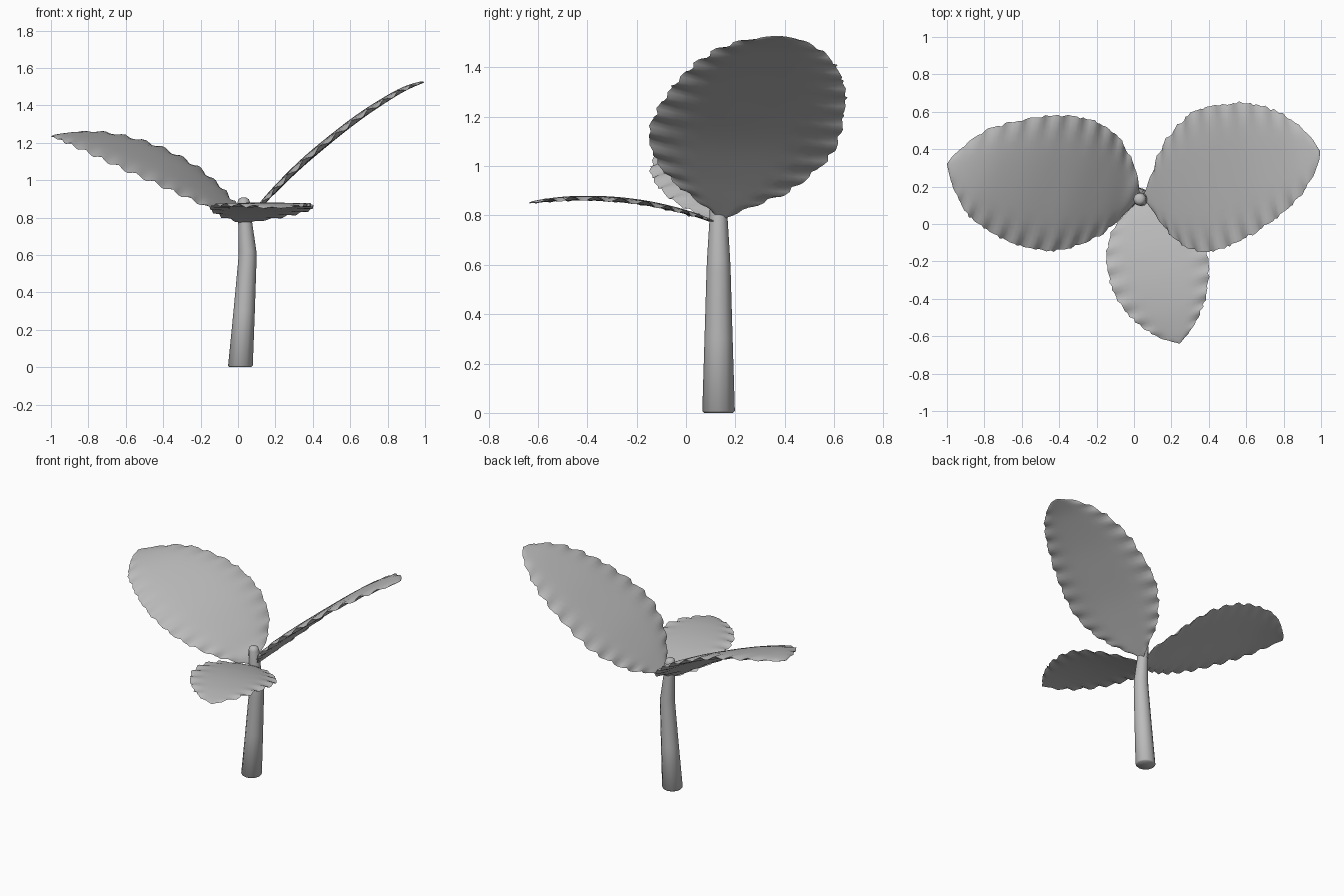
import bpy, bmesh, math, random
from mathutils import Vector

if "Cube" in bpy.data.objects:
    bpy.data.objects.remove(bpy.data.objects["Cube"])

random.seed(4)
grey = bpy.data.materials.new("plain grey")
grey.diffuse_color = (0.5, 0.5, 0.5, 1)
grey.use_nodes = True
grey.node_tree.nodes["Principled BSDF"].inputs["Base Color"].default_value = grey.diffuse_color


def finish(name, bm, angle):
    bmesh.ops.remove_doubles(bm, verts=bm.verts, dist=0.0005)
    bmesh.ops.recalc_face_normals(bm, faces=bm.faces)
    mesh = bpy.data.meshes.new(name)
    bm.to_mesh(mesh)
    bm.free()
    mesh.materials.append(grey)
    obj = bpy.data.objects.new(name, mesh)
    bpy.context.collection.objects.link(obj)
    bpy.ops.object.select_all(action='DESELECT')
    obj.select_set(True)
    bpy.context.view_layer.objects.active = obj
    bpy.ops.object.shade_smooth_by_angle(angle=math.radians(angle))


def bridge(bm, rings):
    for a, b in zip(rings, rings[1:]):
        n = len(a)
        for k in range(n):
            bm.faces.new((a[k], a[(k + 1) % n], b[(k + 1) % n], b[k]))


def smooth_path(points, count):
    # Catmull-Rom curve resampled at equal distances
    p = [Vector(q) for q in points]
    p = [2 * p[0] - p[1]] + p + [2 * p[-1] - p[-2]]
    dense = []
    for i in range(1, len(p) - 2):
        a, b, c, d = p[i - 1:i + 3]
        for s in range(20):
            t = s / 20
            dense.append(0.5 * (2 * b + (c - a) * t + (2 * a - 5 * b + 4 * c - d) * t * t
                                + (3 * b - a - 3 * c + d) * t ** 3))
    dense.append(p[-2])
    dist = [0]
    for a, b in zip(dense, dense[1:]):
        dist.append(dist[-1] + (b - a).length)
    out, j = [], 0
    for i in range(count + 1):
        want = dist[-1] * i / count
        while j < len(dense) - 2 and dist[j + 1] < want:
            j += 1
        t = (want - dist[j]) / (dist[j + 1] - dist[j])
        out.append(dense[j].lerp(dense[j + 1], t))
    return out


def leaf(name, base, edge_a, edge_b, tip, thick, camber, rows=66, cols=14):
    # cushion-shaped blade between two scalloped edges
    ea = smooth_path([base] + edge_a + [tip], rows)
    eb = smooth_path([base] + edge_b + [tip], rows)
    bm = bmesh.new()
    rings = []
    up = (ea[rows // 2] - eb[rows // 2]).cross(Vector(tip) - Vector(base)).normalized()
    if up.z < 0:
        up = -up
    for i in range(rows + 1):
        u = i / rows
        env = min(1, 6 * u, 6 * (1 - u))
        mid = (ea[i] + eb[i]) / 2
        half = (ea[i] - eb[i]) / 2
        # irregular teeth and ruffle, separate on each edge
        teeth = [env * (0.011 * math.sin(i * 1.26 + ph) + random.uniform(-0.005, 0.005)) for ph in (0, 2)]
        lift = [env * 0.010 * math.sin(i * 1.26 + ph) for ph in (1, 4)]
        out = half.normalized() if half.length > 1e-5 else Vector((0, 0, 0))
        body = math.sin(math.pi * min(max(u, 0), 1)) ** 0.5 if 0 < u < 1 else 0

        def point(v, side):
            k = 0 if v > 0 else 1
            rim = max(0, (abs(v) - 0.72) / 0.28)
            pos = mid + half * v + out * math.copysign(teeth[k] * rim, v)
            h = side * thick * body * (1 - abs(v) ** 5) + lift[k] * rim
            return pos + up * (h + camber * body * (1 - v * v))

        vs = [math.sin(math.pi / 2 * (2 * c / cols - 1)) for c in range(cols + 1)]
        ring = [point(v, 1) for v in vs] + [point(v, -1) for v in vs[-2:0:-1]]
        rings.append([bm.verts.new(q) for q in ring])
    bridge(bm, rings)
    finish(name, bm, 50)


base = (0.04, 0.13, 0.775)
# Tall right leaf
leaf("right_leaf", base,
     [(.085, .24, .825), (.165, .43, .91), (.30, .58, 1.045), (.43, .625, 1.16),
      (.57, .64, 1.275), (.70, .62, 1.37), (.83, .56, 1.455), (.93, .48, 1.505)],
     [(.075, .107, .815), (.14, .015, .885), (.25, -.10, 1.0), (.40, -.14, 1.14),
      (.59, -.07, 1.29), (.73, .015, 1.39), (.89, .16, 1.485), (.98, .31, 1.52)],
     (.995, .39, 1.525), 0.018, 0.005)
# Wide left leaf
leaf("left_leaf", (0.03, 0.14, 0.775),
     [(.02, .24, .84), (-.02, .35, .88), (-.10, .47, .97), (-.235, .55, 1.08),
      (-.44, .572, 1.185), (-.66, .535, 1.245), (-.82, .48, 1.255), (-.96, .37, 1.24)],
     [(-.02, .085, .79), (-.075, .03, .815), (-.21, -.07, .88), (-.42, -.135, .975),
      (-.556, -.12, 1.035), (-.72, -.065, 1.11), (-.88, .05, 1.185), (-.97, .21, 1.225)],
     (-1, .32, 1.235), 0.018, 0.01)
# Small front leaf
leaf("front_leaf", (0.04, 0.13, 0.77),
     [(-.01, .09, .78), (-.075, .016, .805), (-.125, -.08, .83), (-.138, -.21, .855),
      (-.10, -.37, .868), (.005, -.51, .865), (.14, -.605, .855)],
     [(.09, .10, .78), (.17, .06, .795), (.30, -.03, .82), (.375, -.13, .842),
      (.393, -.24, .858), (.375, -.40, .868), (.31, -.55, .862)],
     (.245, -.64, .85), 0.010, 0.004, rows=48)

# Bent tapering stem with a rounded top
bm = bmesh.new()
rings = []
for x, z, r in [(.013, 0, .058), (.013, .008, .066), (.033, .3, .057), (.05, .57, .049),
                (.051, .62, .047), (.038, .78, .037), (.031, .88, .034), (.03, .899, .027),
                (.03, .906, .014)]:
    rings.append([bm.verts.new((x + r * math.cos(a * math.pi / 6), .132 + r * math.sin(a * math.pi / 6), z))
                  for a in range(12)])
bridge(bm, rings)
bm.faces.new(rings[0])
bm.faces.new(rings[-1])
finish("stem", bm, 50)
